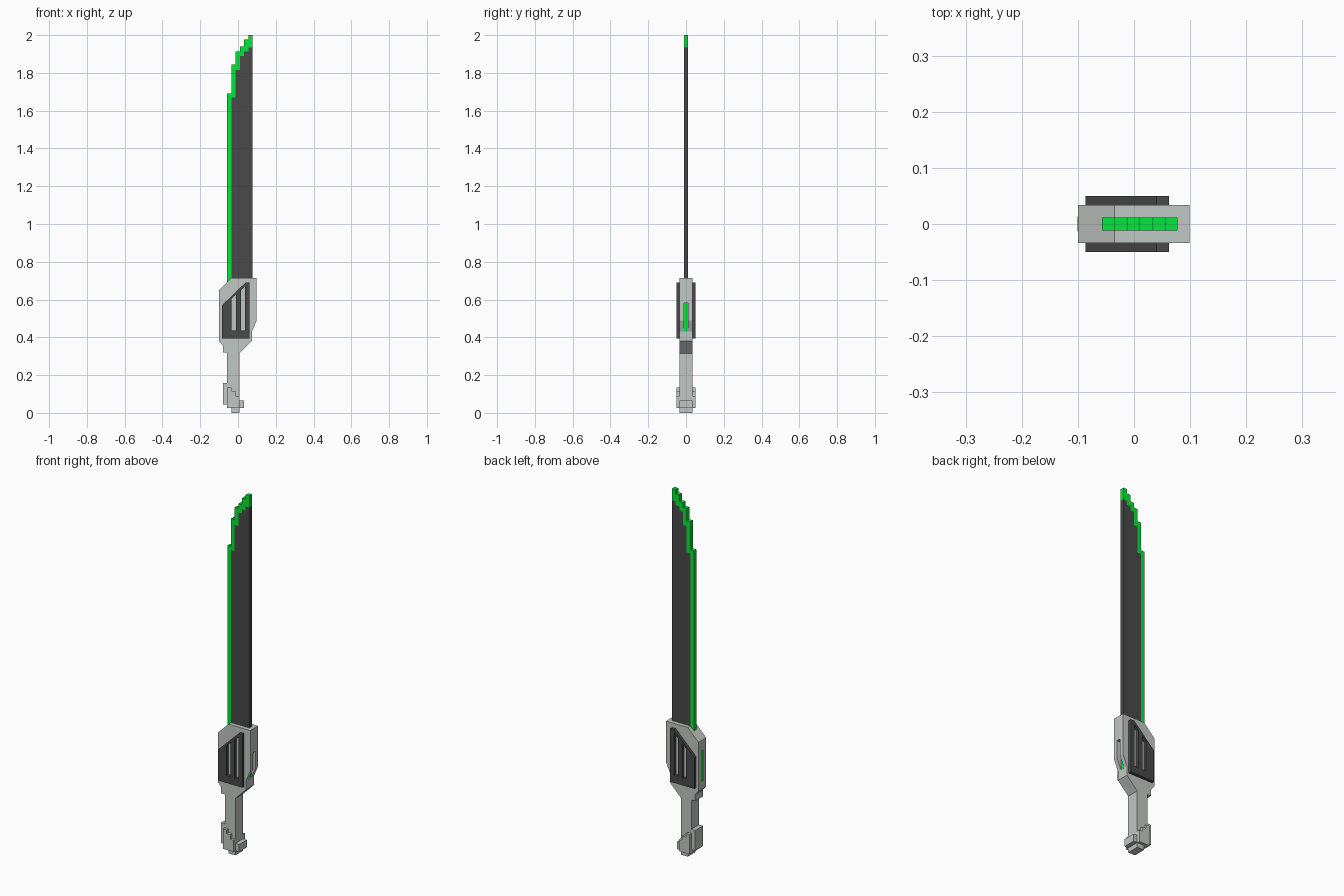
import bpy
import bmesh

cube = bpy.data.objects.get("Cube")
if cube:
    bpy.data.objects.remove(cube, do_unlink=True)


def material(name, rgb):
    m = bpy.data.materials.new(name)
    m.use_nodes = True
    m.diffuse_color = (*rgb, 1)
    m.node_tree.nodes["Principled BSDF"].inputs["Base Color"].default_value = (*rgb, 1)
    return m


GREY = material("light grey", (0.53, 0.575, 0.55))
DARK = material("charcoal", (0.068, 0.068, 0.068))
GREEN = material("bright green", (0.001, 0.80, 0.035))


def slab(name, outline, y0, y1, mat):
    """Extrude an x-z outline from y0 to y1."""
    bm = bmesh.new()
    face = bm.faces.new([bm.verts.new((x, y0, z)) for x, z in outline])
    ext = bmesh.ops.extrude_face_region(bm, geom=[face])
    moved = [v for v in ext["geom"] if isinstance(v, bmesh.types.BMVert)]
    bmesh.ops.translate(bm, verts=moved, vec=(0, y1 - y0, 0))
    bmesh.ops.recalc_face_normals(bm, faces=bm.faces)
    mesh = bpy.data.meshes.new(name)
    bm.to_mesh(mesh)
    bm.free()
    mesh.materials.append(mat)
    obj = bpy.data.objects.new(name, mesh)
    bpy.context.collection.objects.link(obj)
    return obj


def box(x0, x1, z0, z1):
    return [(x0, z0), (x1, z0), (x1, z1), (x0, z1)]


def cut(obj, cutter):
    """Subtract the cutter, then discard it."""
    mod = obj.modifiers.new("cut", "BOOLEAN")
    mod.operation = "DIFFERENCE"
    mod.solver = "EXACT"
    mod.object = cutter
    bpy.context.view_layer.objects.active = obj
    bpy.ops.object.modifier_apply(modifier=mod.name)
    bpy.data.objects.remove(cutter, do_unlink=True)


HALF = 0.034      # half thickness of guard and grip
EDGE = 0.0112     # half thickness of blade
STEP = 0.0224     # width of one stair step
LEFT = -0.057     # cutting edge

# Blade core and stepped glowing edge
tops = [1.69, 1.845, 1.913, 1.939, 1.976, 2.0]
lows = [0.68, 1.67, 1.815, 1.89, 1.913, 1.935]


def stairs(heights, first=0):
    pts = []
    for i in range(first, len(heights)):
        x = LEFT + i * STEP
        pts += [(x, heights[i]), (x + STEP, heights[i])]
    return pts


x_core, x_back = LEFT + STEP, LEFT + 6 * STEP
slab("blade_core", [(x_back, 0.70), (x_core, 0.70)] + stairs(lows, 1), -EDGE, EDGE, DARK)
slab("blade_edge", stairs(tops) + stairs(lows)[::-1], -EDGE, EDGE, GREEN)

# Guard with grip in one outline
guard = slab("guard_and_grip", [
    (-0.10, 0.65), (-0.035, 0.715), (0.099, 0.715), (0.099, 0.49),
    (0.073, 0.43), (0.073, 0.38), (0.008, 0.315), (0.008, 0.0),
    (-0.035, 0.0), (-0.035, 0.025), (LEFT, 0.025), (LEFT, 0.32),
    (-0.08, 0.32), (-0.08, 0.355), (-0.10, 0.38)], -HALF, HALF, GREY)

# Recessed light on the back of the guard, flush light on the other side
cut(guard, slab("slot_cutter", box(0.072, 0.13, 0.43, 0.583), -EDGE, EDGE, GREY))
slab("guard_light_back", box(0.068, 0.074, 0.43, 0.583), -EDGE, EDGE, GREEN)
slab("guard_light_edge", box(-0.1006, -0.096, 0.42, 0.594), -0.0135, 0.0135, GREEN)

# Vented side panels and stepped pommel plates, one per side
panel = [(-0.086, 0.395), (0.062, 0.395), (0.062, 0.69), (0.04, 0.69), (-0.086, 0.568)]
plate = [(0.008, 0.025), (LEFT, 0.025), (LEFT, 0.135), (-0.035, 0.135),
         (-0.035, 0.115), (-0.012, 0.115), (-0.012, 0.09), (0.008, 0.09)]
for side, label in ((-1, "front"), (1, "rear")):
    inner, outer = side * HALF, side * 0.05
    vent_panel = slab("vent_panel_" + label, panel, inner, outer, DARK)
    for x, top in ((-0.034, 0.604), (0.015, 0.648)):
        vent = [(x, 0.437), (x + 0.023, 0.437), (x + 0.023, top + 0.022), (x, top)]
        cut(vent_panel, slab("vent_cutter", vent, side * 0.02, side * 0.07, DARK))
    slab("pommel_plate_" + label, plate, inner, outer, GREY)

# Pommel spurs
slab("pommel_spur_left", box(-0.08, LEFT, 0.045, 0.157), -HALF, HALF, GREY)
slab("pommel_spur_right", box(0.008, 0.031, 0.025, 0.066), -HALF, HALF, GREY)
